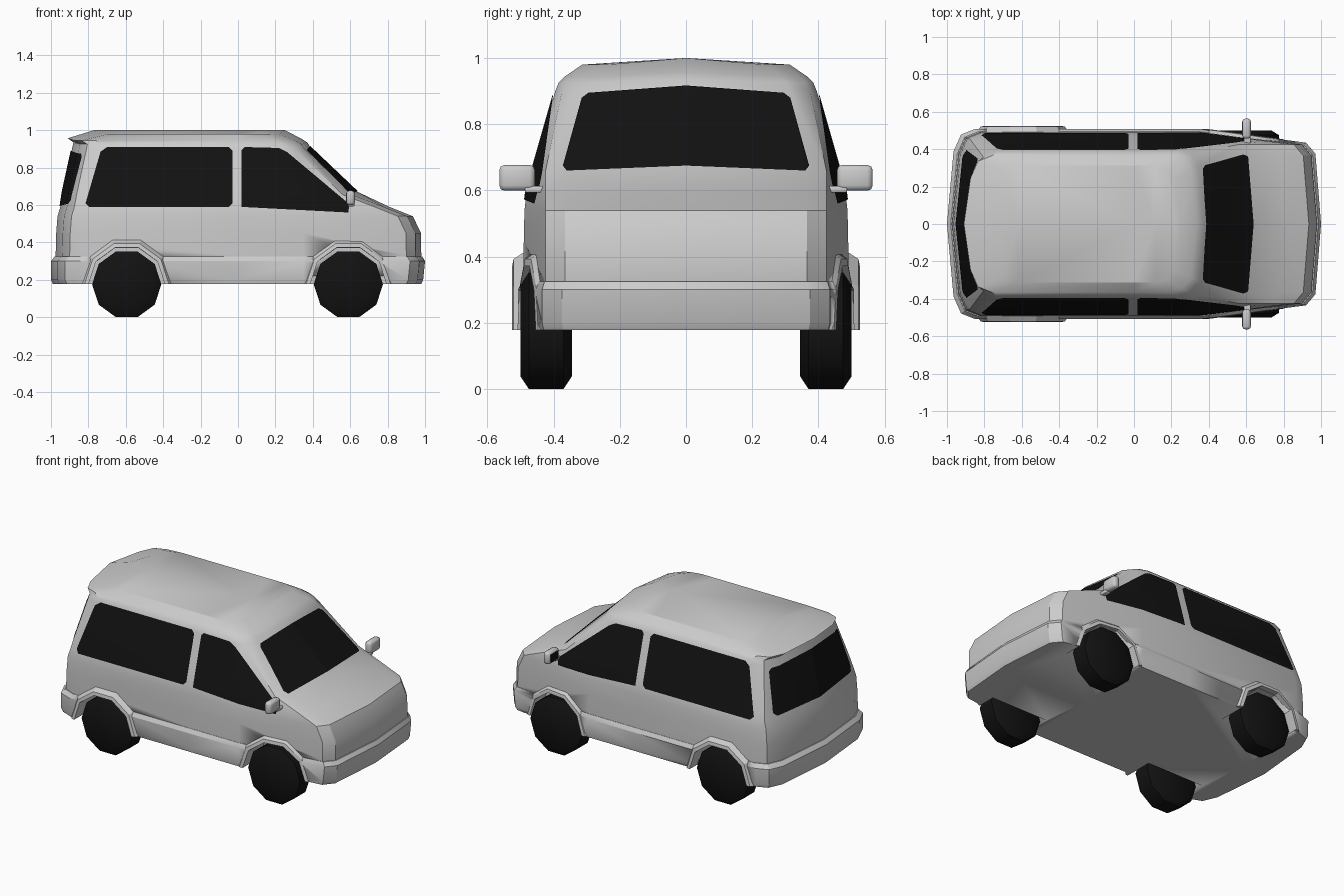
import bpy, bmesh, math
from mathutils import Vector

if "Cube" in bpy.data.objects:
    bpy.data.objects.remove(bpy.data.objects["Cube"])

dark = bpy.data.materials.new("dark")
dark.diffuse_color = (0.006, 0.006, 0.006, 1)
dark.use_nodes = True
dark.node_tree.nodes["Principled BSDF"].inputs["Base Color"].default_value = dark.diffuse_color


def make(name, bm, mat=None, angle=30):
    mesh = bpy.data.meshes.new(name)
    bm.to_mesh(mesh)
    bm.free()
    ob = bpy.data.objects.new(name, mesh)
    bpy.context.collection.objects.link(ob)
    if mat:
        mesh.materials.append(mat)
    bpy.ops.object.select_all(action='DESELECT')
    ob.select_set(True)
    bpy.context.view_layer.objects.active = ob
    bpy.ops.object.shade_smooth_by_angle(angle=math.radians(angle))
    return ob


def ring(z, xr, xf, w, wf, crown=0.0):
    """Half plan outline from rear centre, round the side, to front centre."""
    return [(xr, 0, z + crown), (xr + .035, w - .12, z), (xr + .075, w - .03, z),
            (xr + .15, w, z), (0, w, z), (min(.35, xf - .14), w, z),
            (xf - .08, wf, z), (xf - .03, wf - .06, z), (xf, 0, z + crown)]


def loft(rings):
    """Stack plan outlines, close both ends on the centre line, mirror in y."""
    cap = lambda r: [(p[0], 0, r[0][2]) for p in r]
    rings = [cap(rings[0])] + rings + [cap(rings[-1])]
    bm = bmesh.new()
    for s in (1, -1):
        rows = [[bm.verts.new((x, s * y, z)) for x, y, z in r] for r in rings]
        for a, b in zip(rows, rows[1:]):
            for i in range(len(a) - 1):
                bm.faces.new((a[i], a[i + 1], b[i + 1], b[i]))
    bmesh.ops.remove_doubles(bm, verts=bm.verts, dist=1e-5)
    bmesh.ops.dissolve_degenerate(bm, edges=bm.edges, dist=1e-5)
    bmesh.ops.recalc_face_normals(bm, faces=bm.faces)
    return bm


# Body shell
body = make("body", loft([
    ring(.22, -.965, .965, .49, .42),
    ring(.33, -.975, .98, .492, .425),
    ring(.45, -.972, .978, .49, .425),
    ring(.54, -.965, .935, .488, .425),
    ring(.59, -.95, .81, .482, .425),
    ring(.655, -.938, .64, .465, .425, .015),
    ring(.90, -.885, .385, .395, .375, .012),
    ring(.925, -.88, .37, .385, .36, .01),
    ring(.945, -.91, .335, .365, .345, .012),
    ring(.98, -.77, .25, .313, .30, .02)]))


# Windows: pieces of the body surface trimmed to convex outlines
def window(name, axis, sign, outline, flip):
    view = Vector((0, 0, 0))
    view[axis] = sign
    pts = []
    for u, v in outline:
        u = u if flip is None else u * flip
        pts.append(Vector((u, 0, v)) if axis == 1 else Vector((0, u, v)))
    mid = sum(pts, Vector()) / len(pts)
    bm = bmesh.new()
    bm.from_mesh(body.data)
    bm.normal_update()
    away = [f for f in bm.faces if f.normal.dot(view) < .05]
    bmesh.ops.delete(bm, geom=away, context='FACES')
    for a, b in zip(pts, pts[1:] + pts[:1]):
        n = (b - a).cross(view).normalized()
        if n.dot(a - mid) < 0:
            n = -n
        bmesh.ops.bisect_plane(bm, geom=bm.verts[:] + bm.edges[:] + bm.faces[:],
                               plane_co=a, plane_no=n, clear_outer=True)
    bmesh.ops.translate(bm, verts=bm.verts, vec=view * .005)
    make(name, bm, dark)


rear_side = [(-.815, .61), (-.795, .59), (-.05, .59), (-.03, .61),
             (-.03, .89), (-.05, .91), (-.70, .91), (-.735, .885)]
front_side = [(.02, .59), (.02, .895), (.035, .91), (.22, .905),
              (.26, .885), (.595, .605), (.59, .56)]
windscreen = [(0, .675), (.36, .66), (.372, .675), (.315, .88), (.295, .895), (0, .917)]
rear_glass = [(0, .595), (.375, .605), (.395, .625), (.35, .86), (.33, .875), (0, .89)]
for s, side in ((1, "left"), (-1, "right")):
    window("rear_side_window_" + side, 1, s, rear_side, None)
    window("front_side_window_" + side, 1, s, front_side, None)
    window("windscreen_" + side, 0, 1, windscreen, s)
    window("rear_window_" + side, 0, -1, rear_glass, s)

# Bumper and sill band
band = make("bumper_band", loft([
    ring(.178, -.99, .98, .50, .43),
    ring(.20, -1.0, .99, .505, .435),
    ring(.30, -1.0, 1.0, .508, .435),
    ring(.325, -.98, .985, .494, .427)]))

# Wheels, arch flares and wheel wells
HUB, R = .176, .185


def disc_loft(x, rows):
    """Ten-sided solid about the y axis; rows are (y, radius)."""
    bm = bmesh.new()
    loops = [[bm.verts.new((x + r * math.cos(k * math.pi / 5), y,
                            HUB + r * math.sin(k * math.pi / 5)))
              for k in range(10)] for y, r in rows]
    for a, b in zip(loops, loops[1:]):
        for k in range(10):
            j = (k + 1) % 10
            bm.faces.new((a[k], a[j], b[j], b[k]))
    bm.faces.new(loops[0])
    bm.faces.new(loops[-1])
    bmesh.ops.recalc_face_normals(bm, faces=bm.faces)
    return bm


def sill(x):
    return .506 - .135 * max(0, x - .35)


def flare(x, s, lip):
    # rows are (radius, offset from the sill surface)
    bm = bmesh.new()
    rows = []
    for r, d in ((.255, -.03), (.225, lip - .004), (.203, lip), (.203, -.06)):
        row = []
        for k in range(6):
            px = x + r * math.cos(k * math.pi / 5)
            row.append(bm.verts.new((px, s * (sill(px) + d),
                                     HUB + .003 + r * math.sin(k * math.pi / 5))))
        rows.append(row)
    for a, b in zip(rows, rows[1:] + rows[:1]):
        for k in range(5):
            bm.faces.new((a[k], a[k + 1], b[k + 1], b[k]))
    for k in (0, 5):
        bm.faces.new([r[k] for r in rows])
    bmesh.ops.recalc_face_normals(bm, faces=bm.faces)
    return bm


for x, lip, axle in ((-.595, .019, "rear"), (.59, .008, "front")):
    for s, side in ((1, "left"), (-1, "right")):
        tag = axle + "_" + side
        make("wheel_" + tag, disc_loft(x, [(s * .345, R - .04), (s * .37, R),
                                           (s * .475, R), (s * .50, R - .04)]), dark, 40)
        make("arch_flare_" + tag, flare(x, s, lip))
        well = make("well_cutter", disc_loft(x, [(s * .335, .204), (s * .7, .204)]))
        well.hide_render = True
        for ob in (body, band):
            bpy.context.view_layer.objects.active = ob
            m = ob.modifiers.new("well", 'BOOLEAN')
            m.operation, m.solver, m.object = 'DIFFERENCE', 'EXACT', well
            bpy.ops.object.modifier_move_to_index(modifier=m.name, index=0)
            bpy.ops.object.modifier_apply(modifier=m.name)
        bpy.data.objects.remove(well)


# Door mirrors: pod, stalk and glass
def block(name, loc, size, bevel=0, mat=None):
    bm = bmesh.new()
    bmesh.ops.create_cube(bm, size=1)
    bmesh.ops.scale(bm, verts=bm.verts, vec=size)
    if bevel:
        bmesh.ops.bevel(bm, geom=bm.edges[:], offset=bevel, segments=2,
                        profile=.5, affect='EDGES')
    bmesh.ops.translate(bm, verts=bm.verts, vec=loc)
    return make(name, bm, mat, 50)


for s, side in ((1, "left"), (-1, "right")):
    block("mirror_pod_" + side, (.602, s * .51, .638), (.045, .108, .078), .016)
    block("mirror_stalk_" + side, (.605, s * .452, .603), (.035, .07, .02), .005)
    block("mirror_glass_" + side, (.579, s * .51, .638), (.003, .076, .05), 0, dark)
